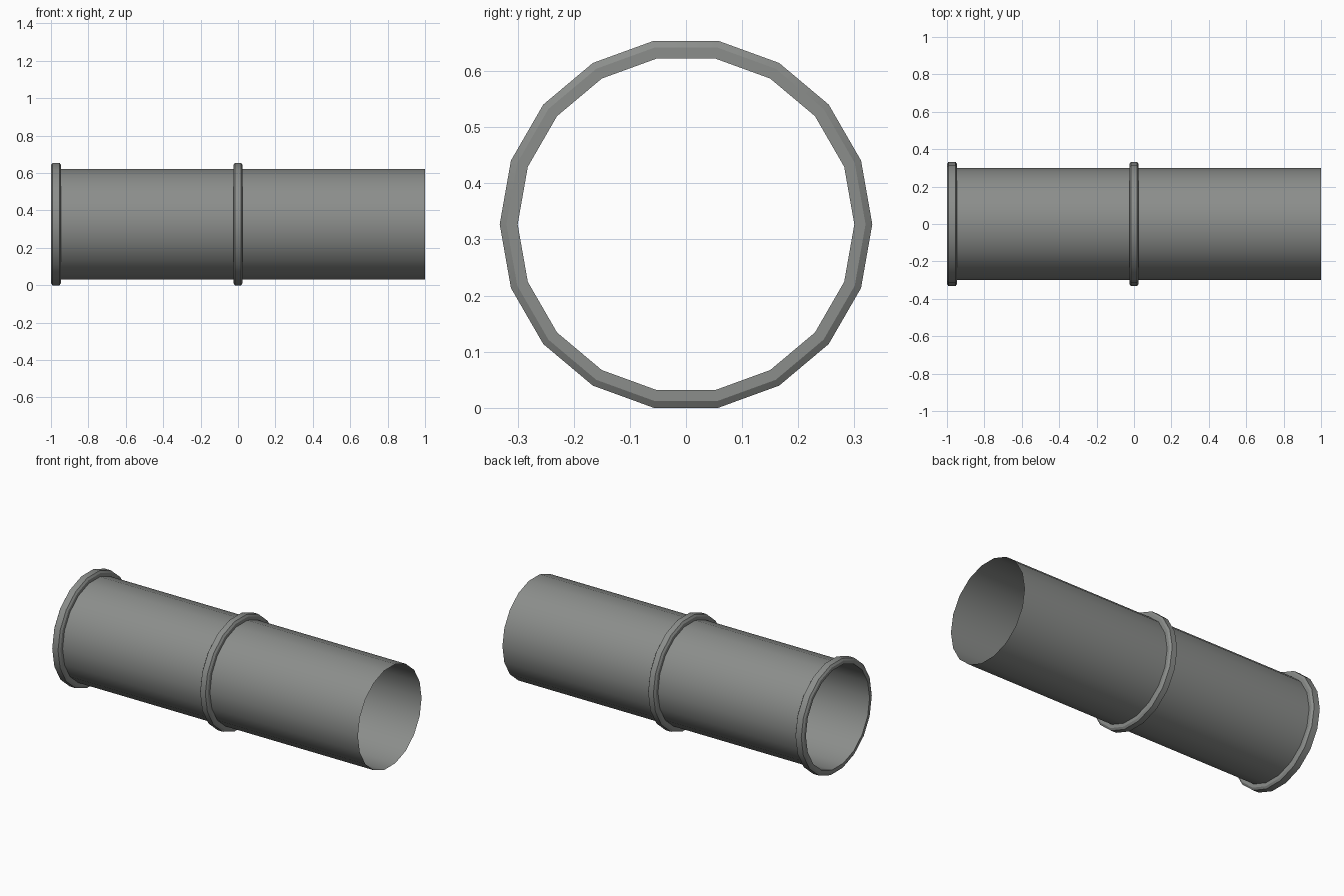
import bpy, bmesh, math

SIDES = 18
RADIUS = 0.30
RIM = 0.332
AXIS_Z = RIM * math.sin(math.radians(80))

cube = bpy.data.objects.get("Cube")
if cube:
    bpy.data.objects.remove(cube, do_unlink=True)

metal = bpy.data.materials.new("grey_metal")
metal.use_nodes = True
colour = (0.26, 0.27, 0.26, 1)
metal.diffuse_color = colour
metal.node_tree.nodes["Principled BSDF"].inputs["Base Color"].default_value = colour


def lathe(name, profile, smooth_angle):
    """Spin (x, radius) points around the pipe axis."""
    bm = bmesh.new()
    loops = []
    for x, r in profile:
        loops.append([bm.verts.new((x, r * math.cos(a), r * math.sin(a)))
                      for a in (math.tau * i / SIDES for i in range(SIDES))])
    for a, b in zip(loops, loops[1:]):
        for i in range(SIDES):
            j = (i + 1) % SIDES
            bm.faces.new((a[i], b[i], b[j], a[j]))
    for f in bm.faces:
        f.normal_update()
    mesh = bpy.data.meshes.new(name)
    bm.to_mesh(mesh)
    bm.free()
    # profiles run towards +x, so flip the winding to face outwards
    mesh.flip_normals()
    mesh.materials.append(metal)
    obj = bpy.data.objects.new(name, mesh)
    obj.location.z = AXIS_Z
    bpy.context.collection.objects.link(obj)
    bpy.ops.object.select_all(action="DESELECT")
    obj.select_set(True)
    bpy.context.view_layer.objects.active = obj
    bpy.ops.object.shade_smooth_by_angle(angle=math.radians(smooth_angle))
    return obj


def collar(name, x, half):
    """Raised band with slightly chamfered shoulders."""
    edge, top = half, half - 0.008
    shoulder = RIM - 0.012
    lathe(name, [(x - edge, RADIUS), (x - edge, shoulder), (x - top, RIM),
                 (x + top, RIM), (x + edge, shoulder), (x + edge, RADIUS)], 25)


# Open thin-walled tube
lathe("pipe_wall", [(-1, RADIUS), (1, RADIUS)], 30)

# End flange and middle joint
collar("end_flange", -0.973, 0.027)
collar("middle_joint", 0, 0.025)
